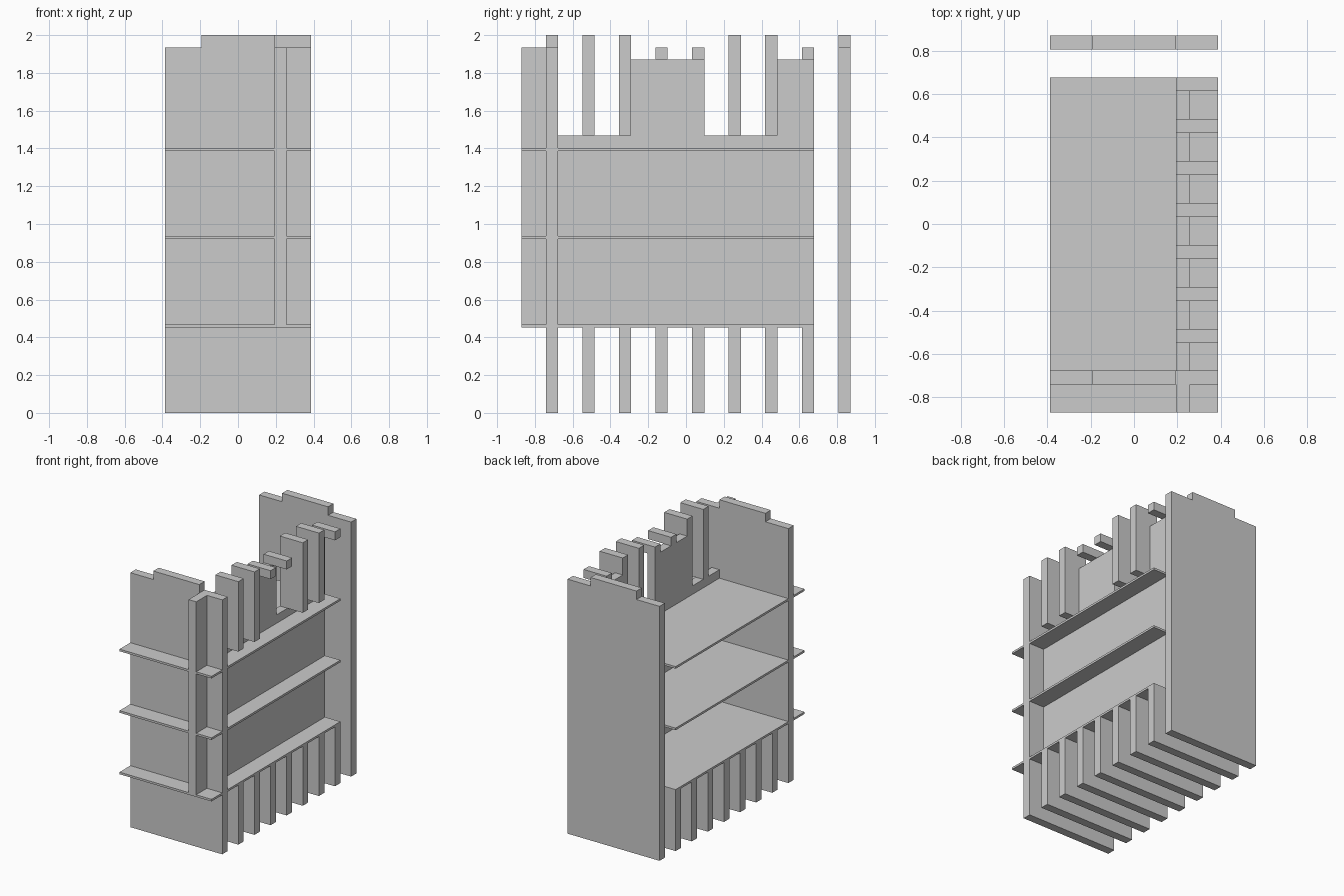
import bpy, bmesh

if "Cube" in bpy.data.objects:
    bpy.data.objects.remove(bpy.data.objects["Cube"])

U = 2 / 31  # the model sits on a regular module grid


def prism(name, pts, axis, lo, hi):
    """Extrude a profile along 'x' (points are y,z) or 'y' (points are x,z)."""
    bm = bmesh.new()
    place = (lambda a, b: (lo, a, b)) if axis == 'x' else (lambda a, b: (a, lo, b))
    face = bm.faces.new([bm.verts.new([c * U for c in place(a, b)]) for a, b in pts])
    out = bmesh.ops.extrude_face_region(bm, geom=[face])
    move = ((hi - lo) * U, 0, 0) if axis == 'x' else (0, (hi - lo) * U, 0)
    bmesh.ops.translate(bm, vec=move,
                        verts=[v for v in out['geom'] if isinstance(v, bmesh.types.BMVert)])
    bmesh.ops.recalc_face_normals(bm, faces=bm.faces)
    me = bpy.data.meshes.new(name)
    bm.to_mesh(me)
    bm.free()
    ob = bpy.data.objects.new(name, me)
    bpy.context.collection.objects.link(ob)
    return ob


def box(name, x0, x1, y0, y1, z0, z1):
    return prism(name, [(x0, z0), (x1, z0), (x1, z1), (x0, z1)], 'y', y0, y1)


# End panels with a raised centre on top
end_profile = [(-6, 0), (6, 0), (6, 30), (3, 30), (3, 31), (-3, 31), (-3, 30), (-6, 30)]
prism("front_end_panel", end_profile, 'y', -11.5, -10.5)
prism("rear_end_panel", end_profile, 'y', 12.5, 13.5)

# Thin shelves running through the front panel
for i in range(3):
    z = 7 + 7.25 * i
    box(f"shelf_{i + 1}", -6, 6, -13.5, 10.5, z, z + 0.25)

# Upright divider wall with a notched top edge
prism("divider_wall", [(-13.5, 7.25), (-13.5, 30), (-11, 30), (-11, 22.75), (-4.5, 22.75),
                       (-4.5, 29), (1.5, 29), (1.5, 22.75), (7.5, 22.75), (7.5, 29),
                       (10.5, 29), (10.5, 7.25)], 'x', 3, 4)

# Support panels below the shelves, and tall or low battlement blocks above
for i, tall in enumerate([True, True, False, False, True, True, False]):
    y = -8.5 + 3 * i
    box(f"base_support_{i + 1}", -6, 6, y, y + 1, 0, 7)
    z0, z1 = (22.75, 31) if tall else (29, 30)
    box(f"battlement_{i + 1}", 3, 6, y, y + 1, z0, z1)
